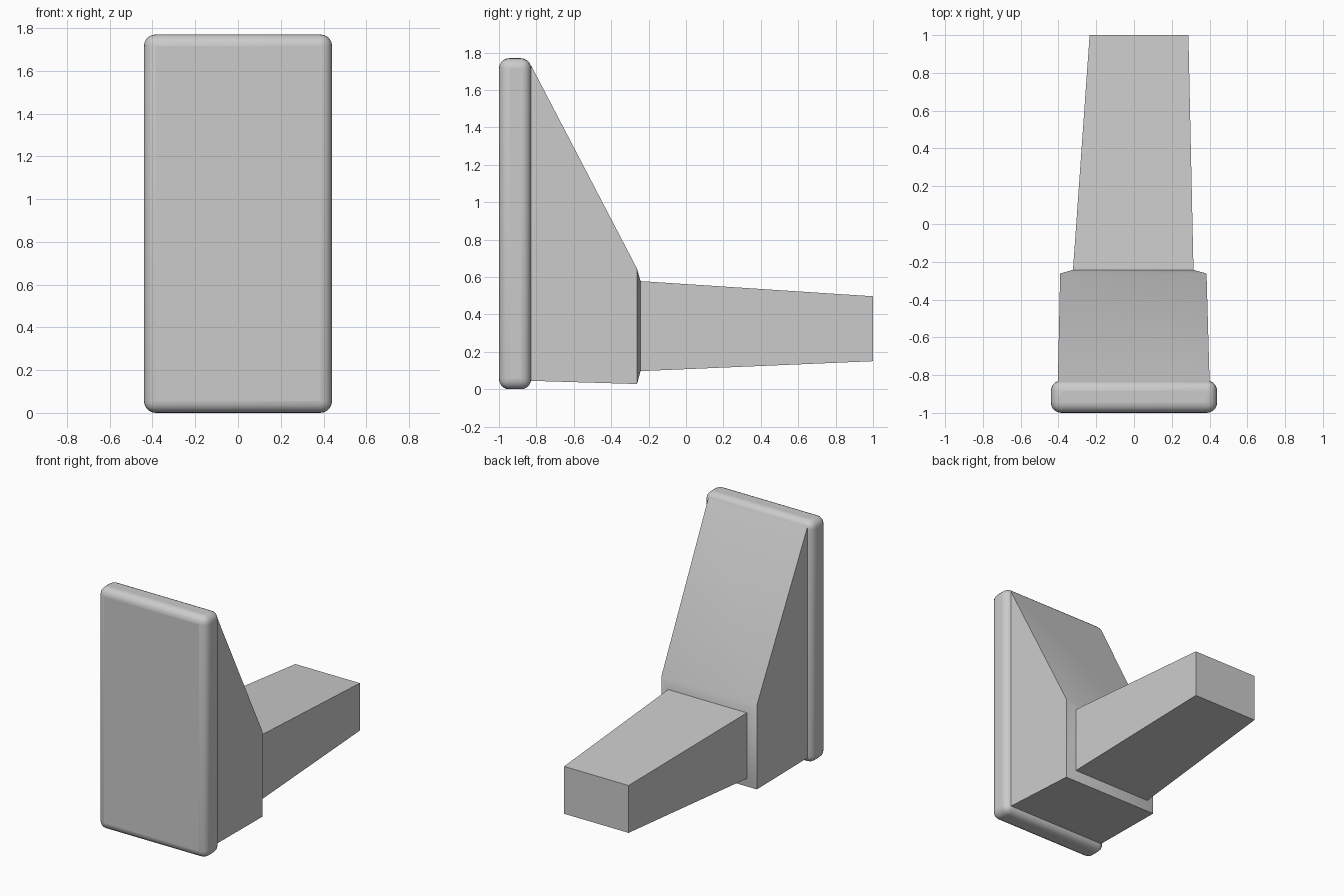
import bpy, bmesh, math

if "Cube" in bpy.data.objects:
    bpy.data.objects.remove(bpy.data.objects["Cube"])


def finish(name, bm):
    bmesh.ops.recalc_face_normals(bm, faces=bm.faces)
    mesh = bpy.data.meshes.new(name)
    bm.to_mesh(mesh)
    bm.free()
    ob = bpy.data.objects.new(name, mesh)
    bpy.context.collection.objects.link(ob)
    return ob


def smooth(ob):
    bpy.ops.object.select_all(action='DESELECT')
    ob.select_set(True)
    bpy.context.view_layer.objects.active = ob
    bpy.ops.object.shade_smooth_by_angle(angle=math.radians(30))


def loft(name, sections):
    """Join rectangles (y, x0, x1, z0, z1) into one closed solid."""
    bm = bmesh.new()
    rings = [[bm.verts.new((x, y, z)) for x, z in
              ((x0, z0), (x1, z0), (x1, z1), (x0, z1))]
             for y, x0, x1, z0, z1 in sections]
    for a, b in zip(rings, rings[1:]):
        for i in range(4):
            j = (i + 1) % 4
            bm.faces.new((a[i], a[j], b[j], b[i]))
    bm.faces.new(rings[0])
    bm.faces.new(rings[-1])
    return finish(name, bm)


# Upright front plate with rounded edges
plate = loft("front_plate", [(-1.0, -0.44, 0.44, 0.0, 1.77),
                             (-0.828, -0.44, 0.44, 0.0, 1.77)])
bevel = plate.modifiers.new("rounded_edges", 'BEVEL')
bevel.width = 0.055
bevel.segments = 5
smooth(plate)

# Sloping support, shallow shoulder and tapered rear arm
support = loft("support_and_arm", [
    (-0.83, -0.403, 0.400, 0.045, 1.735),   # against the plate
    (-0.262, -0.391, 0.384, 0.028, 0.645),  # foot of the slope
    (-0.243, -0.323, 0.315, 0.097, 0.578),  # start of the arm
    (1.0, -0.235, 0.288, 0.150, 0.497),     # arm end
])
smooth(support)
